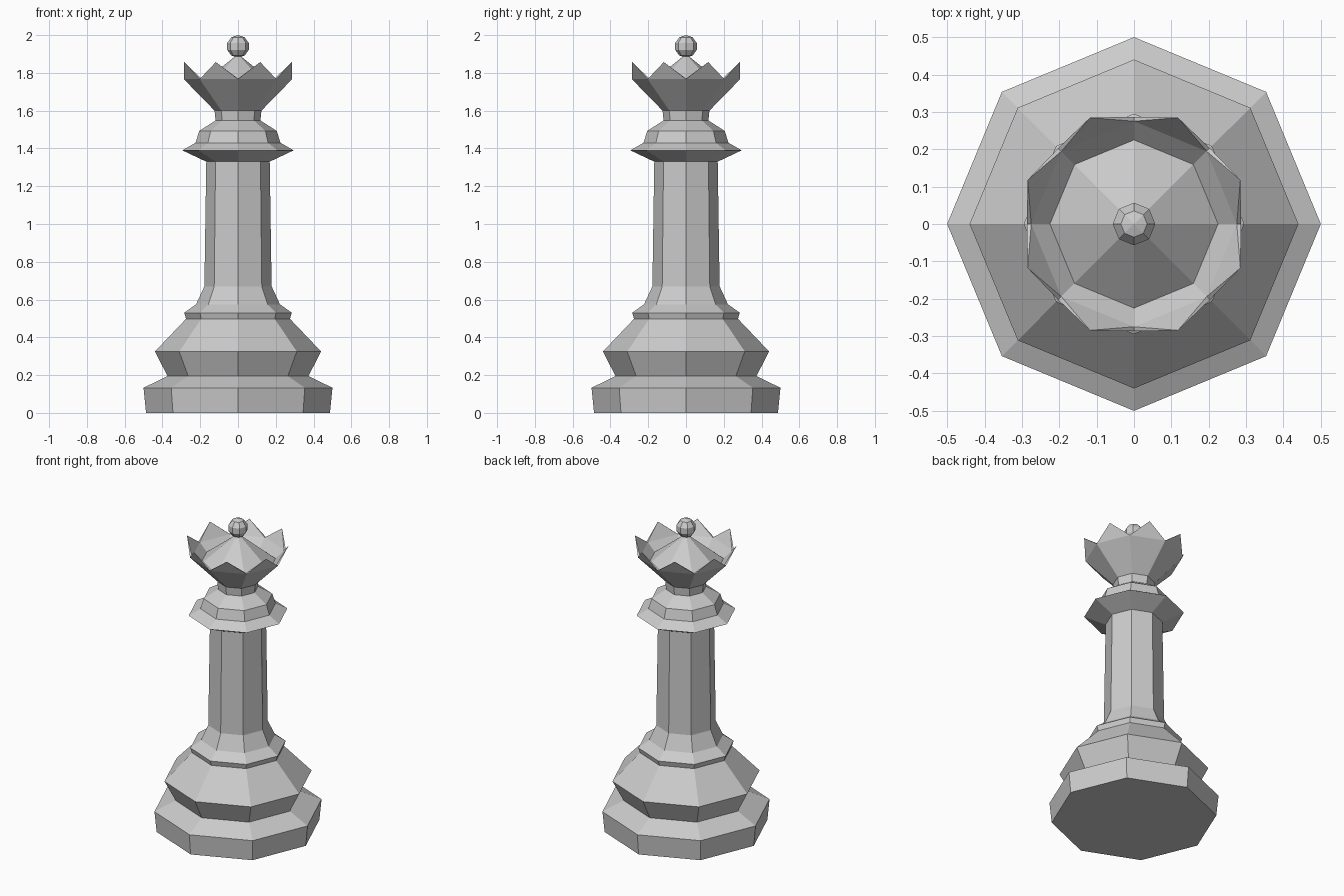
import bpy, bmesh, math

if "Cube" in bpy.data.objects:
    bpy.data.objects.remove(bpy.data.objects["Cube"])

SIDES = 8


def ring(bm, r, z, turn=0.0):
    """Octagonal ring of vertices, optionally turned by a fraction of a side."""
    step = 2 * math.pi / SIDES
    return [bm.verts.new((r * math.cos((i + turn) * step),
                          r * math.sin((i + turn) * step), z)) for i in range(SIDES)]


def bridge(bm, a, b):
    for i in range(SIDES):
        j = (i + 1) % SIDES
        bm.faces.new((a[i], a[j], b[j], b[i]))


def finish(bm, name):
    mesh = bpy.data.meshes.new(name)
    bm.to_mesh(mesh)
    bm.free()
    obj = bpy.data.objects.new(name, mesh)
    bpy.context.collection.objects.link(obj)
    return obj


def lathe(name, profile, bottom=False):
    bm = bmesh.new()
    rings = [ring(bm, r, z) for r, z in profile]
    for a, b in zip(rings, rings[1:]):
        bridge(bm, a, b)
    if bottom:
        bm.faces.new(rings[0][::-1])
    return finish(bm, name)


# Stepped foot
lathe("foot", [(0.487, 0), (0.5, 0.133), (0.373, 0.195), (0.44, 0.325),
               (0.275, 0.498), (0.285, 0.53), (0.222, 0.575), (0.178, 0.67)], bottom=True)

# Tapered shaft
lathe("shaft", [(0.178, 0.67), (0.168, 1.33)])

# Collar and neck
lathe("collar", [(0.168, 1.33), (0.295, 1.39), (0.225, 1.43), (0.205, 1.493),
                 (0.119, 1.548), (0.124, 1.6)])

# Crown: flared cup, pointed teeth, hollow rim and a low cone inside
bm = bmesh.new()
base = ring(bm, 0.124, 1.6)
outer = ring(bm, 0.287, 1.767)
inner = ring(bm, 0.275, 1.77)
rim = ring(bm, 0.225, 1.72)
tips = ring(bm, 0.308, 1.857, turn=0.5)
apex = bm.verts.new((0, 0, 1.9))
bridge(bm, base, outer)
bridge(bm, inner, rim)
for i in range(SIDES):
    j = (i + 1) % SIDES
    bm.faces.new((outer[i], outer[j], tips[i]))
    bm.faces.new((inner[j], inner[i], tips[i]))
    bm.faces.new((outer[j], inner[j], tips[i]))
    bm.faces.new((inner[i], outer[i], tips[i]))
    bm.faces.new((rim[i], rim[j], apex))
finish(bm, "crown")

# Ball on top
bm = bmesh.new()
bmesh.ops.create_uvsphere(bm, u_segments=SIDES, v_segments=5, radius=0.06)
bmesh.ops.translate(bm, verts=bm.verts, vec=(0, 0, 1.94))
finish(bm, "finial_ball")
